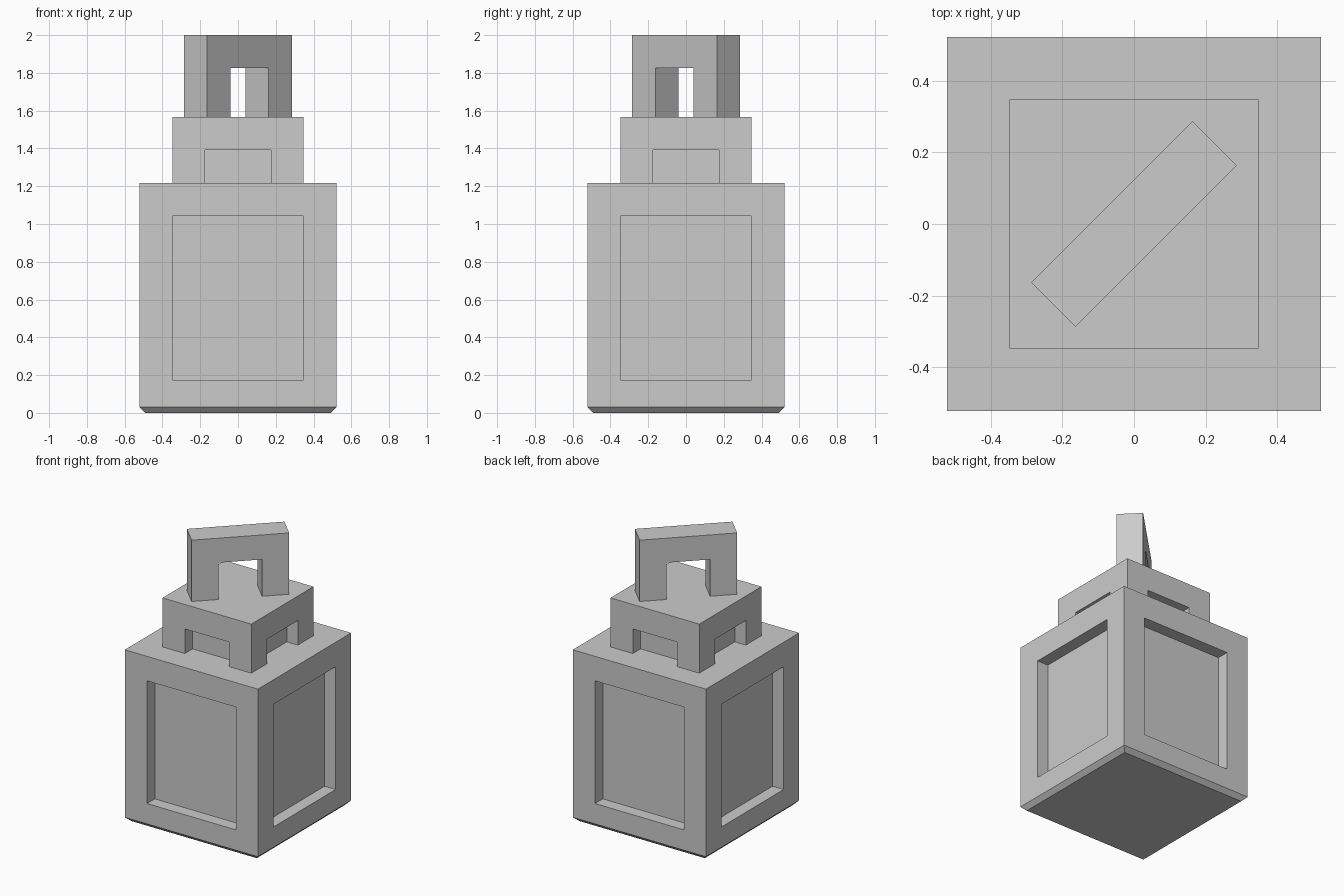
import bpy
import bmesh
from mathutils import Matrix, Vector

if "Cube" in bpy.data.objects:
    bpy.data.objects.remove(bpy.data.objects["Cube"], do_unlink=True)

U = 2 / 23  # design unit: the lantern is 23 units tall

# Single stone-grey material
grey = bpy.data.materials.new("stone grey")
grey.use_nodes = True
colour = (0.6, 0.6, 0.6, 1)
grey.diffuse_color = colour
grey.node_tree.nodes["Principled BSDF"].inputs["Base Color"].default_value = colour


def add_box(bm, low, high):
    """Add a box between two corners given in design units."""
    low, high = Vector(low) * U, Vector(high) * U
    matrix = Matrix.Translation((low + high) / 2) @ Matrix.Diagonal((*(high - low), 1))
    bmesh.ops.create_cube(bm, size=1, matrix=matrix)


def make_object(name, bm):
    bmesh.ops.recalc_face_normals(bm, faces=bm.faces)
    mesh = bpy.data.meshes.new(name)
    bm.to_mesh(mesh)
    bm.free()
    mesh.materials.append(grey)
    obj = bpy.data.objects.new(name, mesh)
    bpy.context.collection.objects.link(obj)
    return obj


def cut_sides(obj, inner, half_width, bottom, top):
    """Cut the same rectangular recess into all four sides."""
    bm = bmesh.new()
    for s in (-1, 1):
        near, far = sorted((inner * s, (inner + 2) * s))
        add_box(bm, (near, -half_width, bottom), (far, half_width, top))
        add_box(bm, (-half_width, near, bottom), (half_width, far, top))
    cutter = make_object("side_cutter", bm)
    cut = obj.modifiers.new("recesses", 'BOOLEAN')
    cut.operation = 'DIFFERENCE'
    cut.solver = 'EXACT'
    cut.object = cutter
    bpy.context.view_layer.objects.active = obj
    bpy.ops.object.modifier_apply(modifier=cut.name)
    bpy.data.objects.remove(cutter, do_unlink=True)


# Body: block with a chamfered base and a recessed panel on each side
bm = bmesh.new()
add_box(bm, (-6, -6, 0), (6, 6, 14))
base_edges = [e for e in bm.edges if all(v.co.z < 0.001 for v in e.verts)]
bmesh.ops.bevel(bm, geom=base_edges, offset=0.03, segments=1, affect='EDGES')
body = make_object("lantern_body", bm)
cut_sides(body, 5, 4, 2, 12)

# Cap: block with a notch at the foot of each side
bm = bmesh.new()
add_box(bm, (-4, -4, 14), (4, 4, 18))
cap = make_object("lantern_cap", bm)
cut_sides(cap, 3, 2, 13, 16)

# Handle: arch profile extruded to thickness, turned along the diagonal
bm = bmesh.new()
outer, inner = 3.66, 1.63
profile = [(-outer, 18), (-outer, 23), (outer, 23), (outer, 18),
           (inner, 18), (inner, 21), (-inner, 21), (-inner, 18)]
arch = bm.faces.new([bm.verts.new((x * U, -U, z * U)) for x, z in profile])
grown = bmesh.ops.extrude_face_region(bm, geom=[arch])["geom"]
moved = [g for g in grown if isinstance(g, bmesh.types.BMVert)]
bmesh.ops.translate(bm, verts=moved, vec=(0, 2 * U, 0))
bmesh.ops.rotate(bm, verts=bm.verts, matrix=Matrix.Rotation(0.7854, 3, 'Z'))
make_object("carry_handle", bm)
